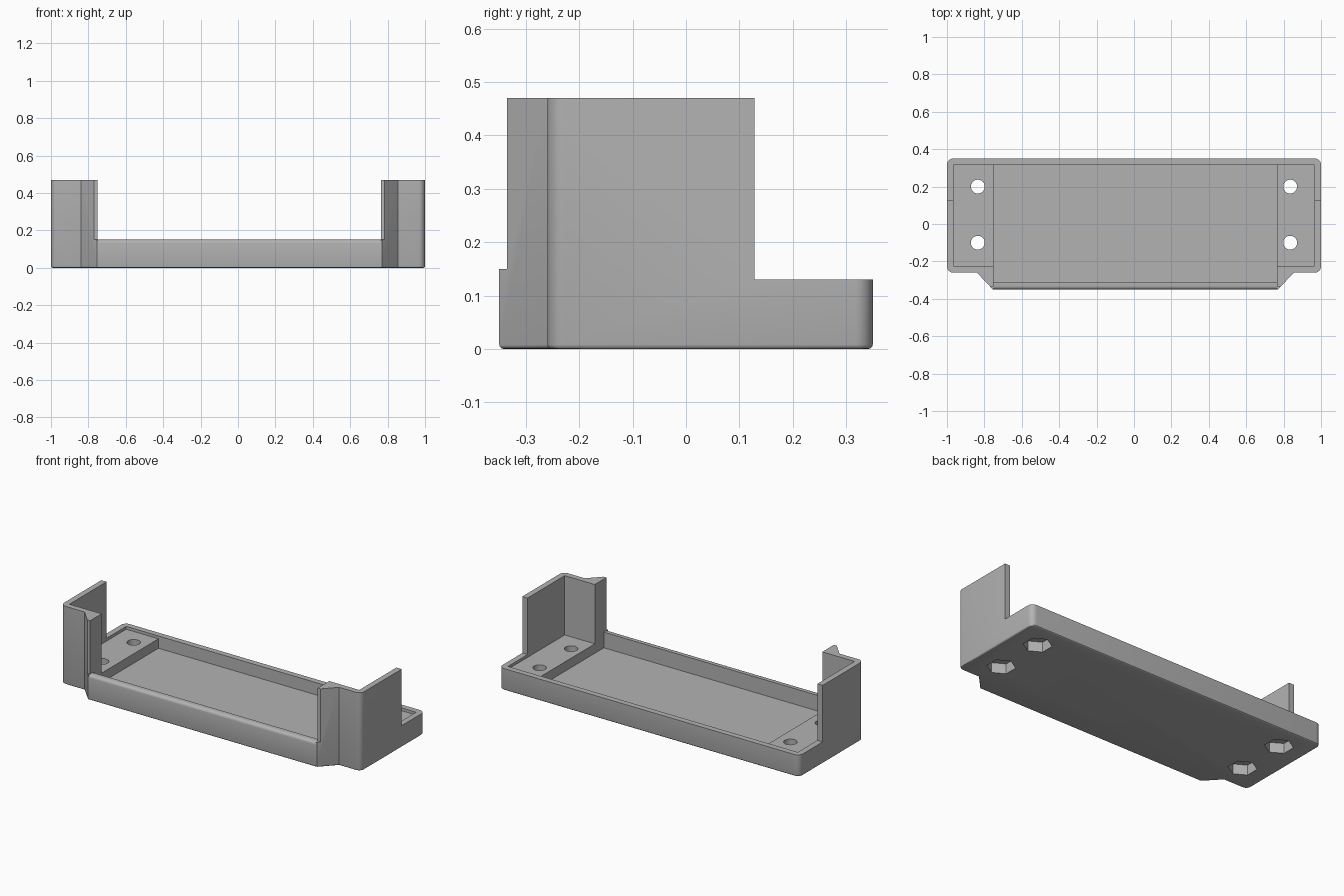
import bpy, bmesh, math
from mathutils import Matrix

cube = bpy.data.objects.get("Cube")
if cube:
    bpy.data.objects.remove(cube, do_unlink=True)

grey = bpy.data.materials.new("plain grey")
grey.use_nodes = True
COLOUR = (0.45, 0.45, 0.45, 1)
grey.diffuse_color = COLOUR
grey.node_tree.nodes["Principled BSDF"].inputs["Base Color"].default_value = COLOUR

HEIGHT, RIM, LIP, BLOCK, FLOOR = 0.47, 0.13, 0.15, 0.113, 0.056
IN_L, IN_R = -0.75, 0.765      # inner ends of the two raised blocks
BACK, LIP_IN = 0.315, -0.312   # inner faces of back wall and front lip
ABOVE = 0.7


def prism(name, points, low, high, along_x=False):
    """Extrude a flat outline upwards, or a y-z profile along x."""
    bm = bmesh.new()
    place = (lambda a, b, h: (h, a, b)) if along_x else (lambda a, b, h: (a, b, h))
    face = bm.faces.new([bm.verts.new(place(a, b, low)) for a, b in points])
    new = bmesh.ops.extrude_face_region(bm, geom=[face])["geom"]
    shift = (high - low, 0, 0) if along_x else (0, 0, high - low)
    bmesh.ops.translate(bm, vec=shift, verts=[v for v in new if isinstance(v, bmesh.types.BMVert)])
    bmesh.ops.recalc_face_normals(bm, faces=bm.faces)
    return finish(name, bm)


def finish(name, bm):
    mesh = bpy.data.meshes.new(name)
    bm.to_mesh(mesh)
    bm.free()
    mesh.materials.append(grey)
    obj = bpy.data.objects.new(name, mesh)
    bpy.context.collection.objects.link(obj)
    return obj


def box(name, x0, x1, y0, y1, z0, z1=ABOVE):
    return prism(name, [(x0, y0), (x1, y0), (x1, y1), (x0, y1)], z0, z1)


def post(name, x, y, radius, sides, low, high):
    """Upright round or hexagonal cutter with a corner facing the back."""
    ring = [math.pi / 2 + math.tau * i / sides for i in range(sides)]
    return prism(name, [(x + radius * math.cos(a), y + radius * math.sin(a)) for a in ring], low, high)


# Solid body with the widened front
outline = [(-1, -0.26), (-0.84, -0.26), (-0.755, -0.35), (0.77, -0.35),
           (0.855, -0.26), (1, -0.26), (1, 0.35), (-1, 0.35)]
tray = prism("tray_body", outline, 0, HEIGHT)

# Rounded outer corners and softened bottom edge
bm = bmesh.new()
bm.from_mesh(tray.data)
corners = [e for e in bm.edges if all(abs(v.co.x) > 0.99 for v in e.verts)
           and abs(e.verts[0].co.z - e.verts[1].co.z) > 0.1]
bmesh.ops.bevel(bm, geom=corners, offset=0.033, segments=6, profile=0.5, affect='EDGES')
bottom = [e for e in bm.edges if all(v.co.z < 0.001 for v in e.verts)]
bmesh.ops.bevel(bm, geom=bottom, offset=0.008, segments=3, profile=0.5, affect='EDGES')
bm.to_mesh(tray.data)
bm.free()

# Profile that leaves a front lip with a rounded outer edge
r = 0.018
arc = [math.pi - math.pi / 2 * i / 5 for i in range(6)]
lip = [(-0.35 + r + r * math.cos(a), LIP - r + r * math.sin(a)) for a in arc]
lip += [(0.2, LIP), (0.2, ABOVE), (-0.5, ABOVE), (-0.5, LIP - r)]

cutters = [
    box("rear_cut", -1.2, 1.2, 0.128, 0.6, RIM),
    prism("lip_cut", lip, IN_L, IN_R, along_x=True),
    box("wing_trim", -1.2, 1.2, -0.6, -0.335, LIP),
    box("end_cavity", -0.965, 0.965, -0.225, BACK, BLOCK),
    box("middle_cavity", IN_L, IN_R, LIP_IN, BACK, FLOOR),
]

# Screw holes with hexagonal nut pockets underneath
for x in (-0.835, 0.835):
    for y in (-0.1, 0.2):
        cutters.append(post("screw_hole", x, y, 0.037, 32, -0.1, 0.3))
        cutters.append(post("nut_pocket", x, y, 0.078, 6, -0.1, 0.06))

bpy.ops.object.select_all(action='DESELECT')
bpy.context.view_layer.objects.active = tray
tray.select_set(True)
for cutter in cutters:
    cutter.hide_render = True
    mod = tray.modifiers.new("cut", 'BOOLEAN')
    mod.operation = 'DIFFERENCE'
    mod.solver = 'EXACT'
    mod.object = cutter
    bpy.ops.object.modifier_apply(modifier=mod.name)
    bpy.data.objects.remove(cutter, do_unlink=True)

bpy.ops.object.shade_smooth_by_angle(angle=math.radians(30))
